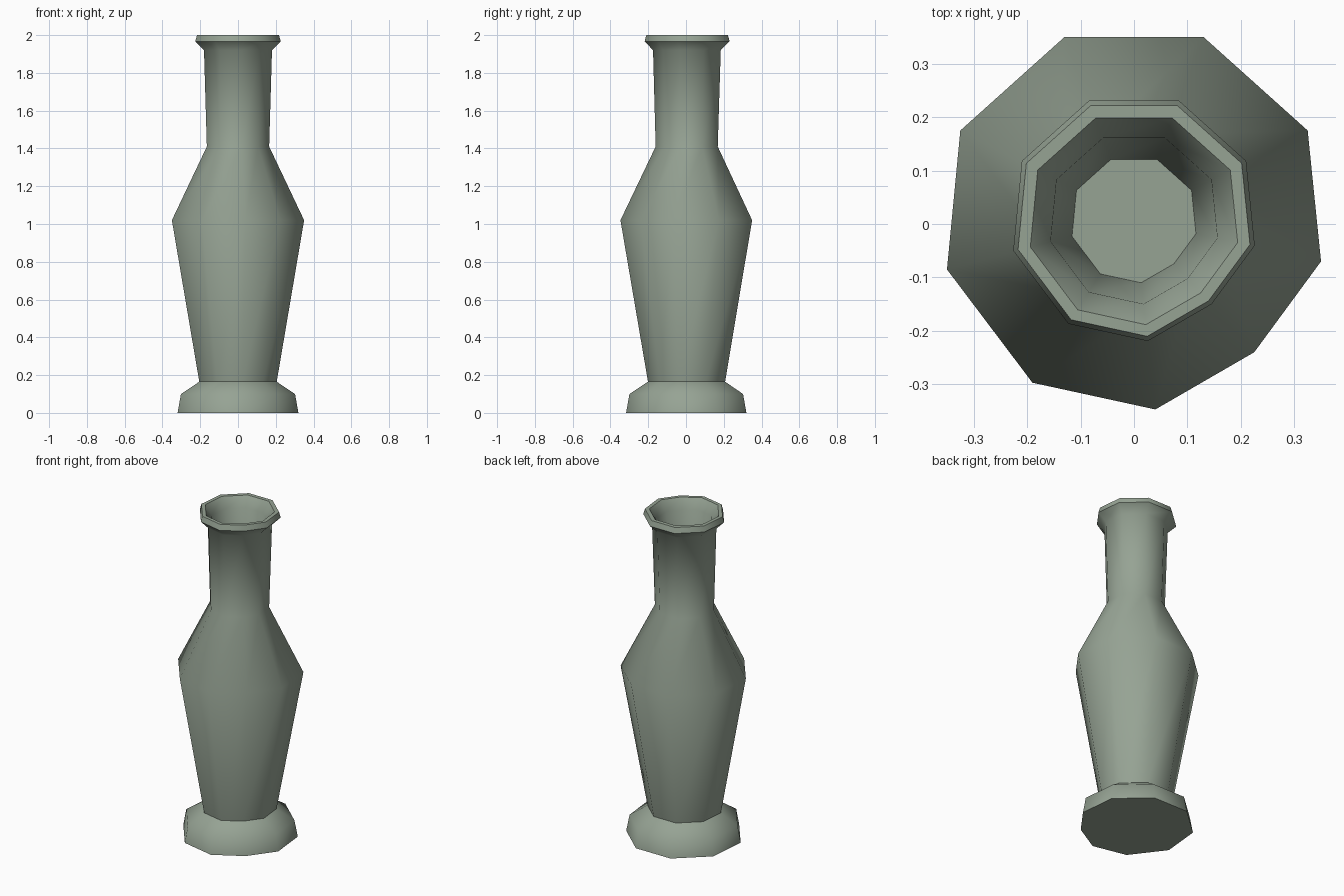
import bpy, bmesh, math

if "Cube" in bpy.data.objects:
    bpy.data.objects.remove(bpy.data.objects["Cube"])

# Irregular nine-sided cross-section, scaled to unit radius
R = 0.35
SECTION = [(-0.13, 0.35), (-0.325, 0.175), (-0.35, -0.085), (-0.19, -0.297),
           (0.04, -0.347), (0.225, -0.24), (0.35, -0.07), (0.325, 0.175), (0.13, 0.35)]

# Profile (radius, height, y shift): foot, body, neck, lip, then down the inside
PROFILE = [(0.32, 0.0, 0), (0.302, 0.1, 0), (0.205, 0.165, 0.002),
           (0.35, 1.02, 0), (0.165, 1.41, 0.003), (0.18, 1.92, 0.004),
           (0.226, 1.967, 0.005), (0.217, 2.0, 0.005), (0.194, 2.0, 0.004),
           (0.156, 1.94, 0.005), (0.116, 1.41, 0.005)]

glaze = bpy.data.materials.new("sage green glaze")
glaze.diffuse_color = (0.305, 0.366, 0.296, 1)
glaze.use_nodes = True
glaze.node_tree.nodes["Principled BSDF"].inputs["Base Color"].default_value = glaze.diffuse_color

# Vase: loft the section through the profile and cap both ends
bm = bmesh.new()
rings = [[bm.verts.new((x / R * r, y / R * r + dy, z)) for x, y in SECTION]
         for r, z, dy in PROFILE]
n = len(SECTION)
for low, high in zip(rings, rings[1:]):
    for i in range(n):
        j = (i + 1) % n
        bm.faces.new((low[i], low[j], high[j], high[i]))
bm.faces.new(rings[0][::-1])   # underside
bm.faces.new(rings[-1])        # inner floor

mesh = bpy.data.meshes.new("vase")
bm.to_mesh(mesh)
bm.free()
mesh.materials.append(glaze)
vase = bpy.data.objects.new("vase", mesh)
bpy.context.collection.objects.link(vase)

# Smooth sides with crisp lip and foot edges
bpy.context.view_layer.objects.active = vase
vase.select_set(True)
bpy.ops.object.shade_smooth_by_angle(angle=math.radians(52))
